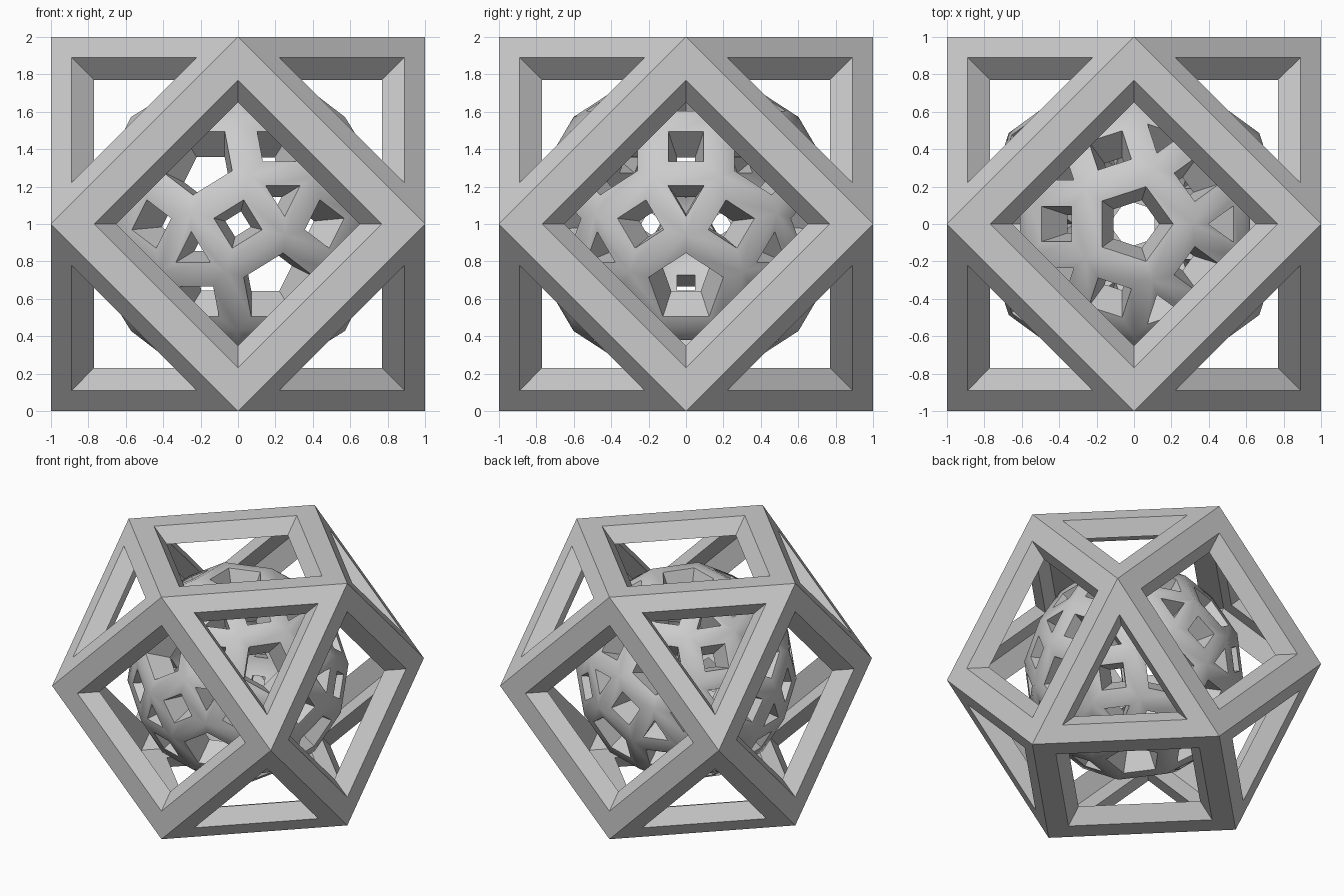
import bpy, bmesh, math
from itertools import product
from mathutils import Vector, Matrix

cube = bpy.data.objects.get("Cube")
if cube:
    bpy.data.objects.remove(cube)

grey = bpy.data.materials.new("plain_grey")
grey.use_nodes = True
grey.diffuse_color = (0.6, 0.6, 0.6, 1)
grey.node_tree.nodes["Principled BSDF"].inputs["Base Color"].default_value = (0.6, 0.6, 0.6, 1)
CENTRE = Vector((0, 0, 1))


def corners(seeds):
    """All sign changes and cyclic shifts of the seed points."""
    found = set()
    for seed in seeds:
        for signs in product((1, -1), repeat=3):
            p = [a * b + 0.0 for a, b in zip(seed, signs)]
            for k in range(3):
                found.add(tuple(round(c, 6) + 0.0 for c in p[k:] + p[:k]))
    return [Vector(p) for p in sorted(found)]


def polygons(points):
    """Flat faces of the convex solid around the points."""
    bm = bmesh.new()
    for p in points:
        bm.verts.new(p)
    bmesh.ops.convex_hull(bm, input=bm.verts)
    bmesh.ops.dissolve_limit(bm, angle_limit=math.radians(3), verts=bm.verts, edges=bm.edges)
    bmesh.ops.recalc_face_normals(bm, faces=bm.faces)
    faces = [[v.co.copy() for v in f.verts] for f in bm.faces]
    bm.free()
    return faces


def hollow_shell(name, points, inner_scale, rim, smooth):
    """Thick shell with a hole in each face; rim is the corner inset per side count."""
    bm = bmesh.new()
    for face in polygons(points):
        n = len(face)
        rings = []
        for scale in (1, inner_scale):
            edge = [p * scale for p in face]
            mid = sum(edge, Vector()) / n
            hole = [p + (mid - p).normalized() * rim[n] for p in edge]
            rings += [[bm.verts.new(p + CENTRE) for p in ring] for ring in (edge, hole)]
        outer, outer_hole, inner, inner_hole = rings
        for a, b in ((outer, outer_hole), (outer_hole, inner_hole), (inner_hole, inner)):
            for i in range(n):
                j = (i + 1) % n
                bm.faces.new((a[i], a[j], b[j], b[i]))
    bmesh.ops.remove_doubles(bm, verts=bm.verts, dist=0.0005)
    bmesh.ops.recalc_face_normals(bm, faces=bm.faces)
    mesh = bpy.data.meshes.new(name)
    bm.to_mesh(mesh)
    bm.free()
    mesh.materials.append(grey)
    obj = bpy.data.objects.new(name, mesh)
    bpy.context.collection.objects.link(obj)
    if smooth:
        bpy.ops.object.select_all(action="DESELECT")
        obj.select_set(True)
        bpy.context.view_layer.objects.active = obj
        bpy.ops.object.shade_smooth_by_angle(angle=math.radians(40))
    return obj


# Outer frame of squares and triangles
hollow_shell("outer_frame", corners([(1, 1, 0)]), 0.882, {3: 0.272, 4: 0.232}, False)

# Inner ball of pentagons, squares and triangles, a pentagon facing up
phi = (1 + math.sqrt(5)) / 2
ball = corners([(1, 1, phi ** 3), (phi ** 2, phi, 2 * phi), (2 + phi, 0, phi ** 2)])
turn = Matrix.Rotation(-math.atan(1 / phi), 3, "Y")
ball = [turn @ p.normalized() * 0.83 for p in ball]
hollow_shell("inner_ball", ball, 0.76, {3: 0.103, 4: 0.13, 5: 0.106}, True)
